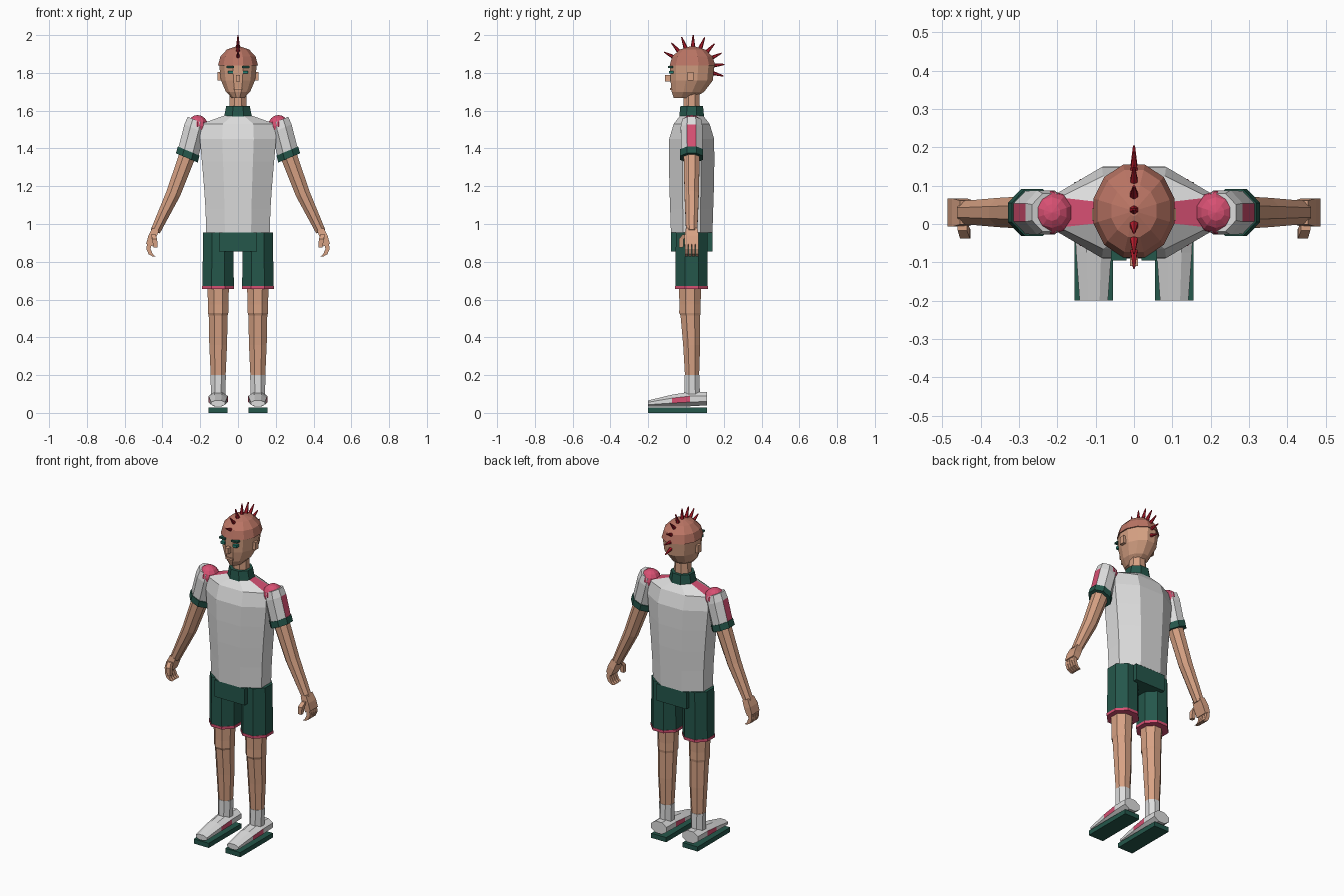
import bpy, bmesh
from math import pi, cos, sin, radians
from mathutils import Vector, Matrix

if "Cube" in bpy.data.objects:
    bpy.data.objects.remove(bpy.data.objects["Cube"])


def material(name, rgb):
    m = bpy.data.materials.new(name)
    m.use_nodes = True
    m.diffuse_color = (*rgb, 1)
    m.node_tree.nodes["Principled BSDF"].inputs["Base Color"].default_value = (*rgb, 1)
    return m


WHITE = material("white_cloth", (0.72, 0.72, 0.72))
GREEN = material("dark_green", (0.018, 0.095, 0.07))
PINK = material("pink_trim", (0.68, 0.08, 0.17))
SKIN = material("skin", (0.68, 0.36, 0.23))
SCALP = material("shaved_scalp", (0.5, 0.18, 0.13))
RED = material("red_hair", (0.48, 0.012, 0.025))
TEAL = material("teal_eye", (0.02, 0.22, 0.17))

X, Y, Z = Vector((1, 0, 0)), Vector((0, 1, 0)), Vector((0, 0, 1))
ARM_U = Vector((0.92, 0, 0.39))  # across the sloping arm
YC = 0.03                        # depth of the body's centre line


def finish(name, bm, mats, mirror=False):
    bmesh.ops.recalc_face_normals(bm, faces=bm.faces)
    me = bpy.data.meshes.new(name)
    bm.to_mesh(me)
    bm.free()
    for m in mats:
        me.materials.append(m)
    ob = bpy.data.objects.new(name, me)
    bpy.context.scene.collection.objects.link(ob)
    if mirror:
        ob.modifiers.new("mirror", 'MIRROR')
    return ob


def loft(name, rings, mats, sides=8, u=X, v=Y, mirror=False, rule=None):
    """Skin rings of (centre, half size along u, half size along v).
    rule(ring, side) gives the material index of a face."""
    bm = bmesh.new()
    k = 1 / cos(pi / sides)
    loops = []
    for c, ru, rv in rings:
        angles = [(i + 0.5) * 2 * pi / sides for i in range(sides)]
        loops.append([bm.verts.new(Vector(c) + u * (cos(a) * ru * k) + v * (sin(a) * rv * k))
                      for a in angles])
    for r, (a, b) in enumerate(zip(loops, loops[1:])):
        for i in range(sides):
            j = (i + 1) % sides
            f = bm.faces.new((a[i], a[j], b[j], b[i]))
            if rule:
                f.material_index = rule(r, i)
    bm.faces.new(loops[0])
    bm.faces.new(loops[-1])
    return finish(name, bm, mats, mirror)


def column(name, profile, mats, x=0, **kw):
    """Upright loft from (z, y centre, half width, half depth)."""
    return loft(name, [((x, y, z), a, b) for z, y, a, b in profile], mats, **kw)


def box(name, loc, size, mat, mirror=False):
    bm = bmesh.new()
    bmesh.ops.create_cube(bm, size=1, matrix=Matrix.Translation(loc) @ Matrix.Diagonal((*size, 1)))
    return finish(name, bm, [mat], mirror)


# Shirt: pink panels on the shoulder slopes
column("shirt", [(0.955, YC, 0.168, 0.11), (1.08, YC, 0.172, 0.114), (1.2, YC, 0.18, 0.118),
                 (1.33, YC, 0.191, 0.12), (1.45, YC, 0.202, 0.119), (1.53, YC, 0.195, 0.095),
                 (1.575, YC, 0.07, 0.06)],
       [WHITE, PINK], rule=lambda r, i: int(r == 5 and i in (3, 7)))
column("collar", [(1.56, YC, 0.076, 0.066), (1.585, YC, 0.07, 0.064), (1.625, YC, 0.062, 0.06)], [GREEN])

# Neck and head
column("neck", [(1.6, YC, 0.047, 0.043), (1.73, YC, 0.042, 0.042)], [SKIN])
column("head", [(1.668, -0.01, 0.033, 0.055), (1.7, 0.01, 0.064, 0.086),
                (1.76, YC, 0.09, 0.112), (1.845, 0.033, 0.1, 0.118)], [SKIN], sides=12)
dome = [radians(a) for a in (0, 28, 56, 84)]
column("scalp", [(1.838 + 0.103 * sin(a), 0.034, 0.106 * cos(a), 0.121 * cos(a)) for a in dome],
       [SCALP], sides=12)
box("nose", (0, -0.092, 1.772), (0.022, 0.036, 0.036), SKIN)
box("mouth", (0, -0.08, 1.715), (0.044, 0.012, 0.012), SKIN)
box("ears", (0.1, 0.025, 1.783), (0.018, 0.032, 0.046), SKIN, mirror=True)
box("eyes", (0.04, -0.078, 1.803), (0.026, 0.026, 0.015), TEAL, mirror=True)
box("eyebrows", (0.04, -0.082, 1.832), (0.04, 0.026, 0.01), GREEN, mirror=True)

# Crest: a fan of spikes over the middle of the scalp
bm = bmesh.new()
for i in range(9):
    a = radians(152 - 21 * i)
    place = Matrix.Translation(Vector((0, 0.035 + 0.132 * cos(a), 1.83 + 0.132 * sin(a))))
    bmesh.ops.create_cone(bm, cap_ends=True, segments=6, radius1=0.014, radius2=0.003, depth=0.077,
                          matrix=place @ Matrix.Rotation(a - pi / 2, 4, 'X'))
finish("crest_spikes", bm, [RED])

# Shoulders and sleeves, with a pink stripe on the outer face
bm = bmesh.new()
bmesh.ops.create_uvsphere(bm, u_segments=10, v_segments=8, radius=0.057,
                          matrix=Matrix.Translation((0.214, YC, 1.52)))
finish("shoulder_balls", bm, [PINK], mirror=True)
loft("sleeves", [((0.219, YC, 1.548), 0.051, 0.05), ((0.23, YC, 1.505), 0.058, 0.058),
                 ((0.264, YC, 1.375), 0.058, 0.056)], [WHITE, PINK], u=ARM_U, mirror=True,
     rule=lambda r, i: int(r == 1 and i == 7))
loft("cuffs", [((0.261, YC, 1.386), 0.062, 0.061), ((0.271, YC, 1.35), 0.063, 0.061)],
     [GREEN], u=ARM_U, mirror=True)

# Arms and hands
loft("arms", [((0.258, YC, 1.39), 0.045, 0.043), ((0.343, YC, 1.16), 0.038, 0.038),
              ((0.438, YC, 0.96), 0.026, 0.03)], [SKIN], u=ARM_U, mirror=True)
loft("palms", [((0.436, YC, 0.972), 0.019, 0.031), ((0.455, YC, 0.93), 0.021, 0.037),
               ((0.47, YC, 0.888), 0.018, 0.037)], [SKIN], sides=4, u=ARM_U, mirror=True)
for i in range(4):
    y = YC + (i - 1.5) * 0.0185
    loft("finger_%d" % (i + 1), [((0.469, y, 0.9), 0.012, 0.008), ((0.474, y, 0.868), 0.011, 0.008),
                                 ((0.462, y, 0.84), 0.011, 0.008), ((0.444, y, 0.828), 0.008, 0.007)],
         [SKIN], sides=4, mirror=True)
loft("thumbs", [((0.448, -0.005, 0.945), 0.012, 0.012), ((0.441, -0.025, 0.92), 0.013, 0.013),
                ((0.437, -0.026, 0.875), 0.011, 0.011)], [SKIN], sides=4, mirror=True)

# Shorts
box("shorts_hips", (0, YC, 0.905), (0.2, 0.218, 0.1), GREEN)
LEG = 0.105
column("shorts_legs", [(0.67, YC, 0.083, 0.085), (0.955, YC, 0.08, 0.084)], [GREEN], x=LEG, mirror=True)
column("shorts_hems", [(0.656, YC, 0.085, 0.087), (0.672, YC, 0.085, 0.087)], [PINK], x=LEG, mirror=True)

# Legs with a raised knee band, then socks
column("legs", [(0.19, 0.032, 0.039, 0.037), (0.36, 0.03, 0.047, 0.045), (0.515, 0.023, 0.05, 0.052),
                (0.53, 0.021, 0.054, 0.057), (0.575, 0.021, 0.054, 0.056), (0.7, 0.022, 0.058, 0.06)],
       [SKIN], x=LEG, mirror=True)
column("socks", [(0.08, 0.032, 0.037, 0.042), (0.2, 0.032, 0.041, 0.039)], [WHITE], x=LEG, mirror=True)

# Shoes: tapering uppers with pink side flashes on flat soles
loft("shoes", [((LEG, 0.11, 0.075), 0.051, 0.035), ((LEG, 0.02, 0.073), 0.051, 0.038),
               ((LEG, -0.075, 0.065), 0.046, 0.031), ((LEG, -0.2, 0.05), 0.037, 0.016)],
     [WHITE, PINK], v=Z, mirror=True, rule=lambda r, i: int(r == 1 and i in (3, 7)))
box("soles", (LEG, -0.045, 0.014), (0.1, 0.31, 0.028), GREEN, mirror=True)
